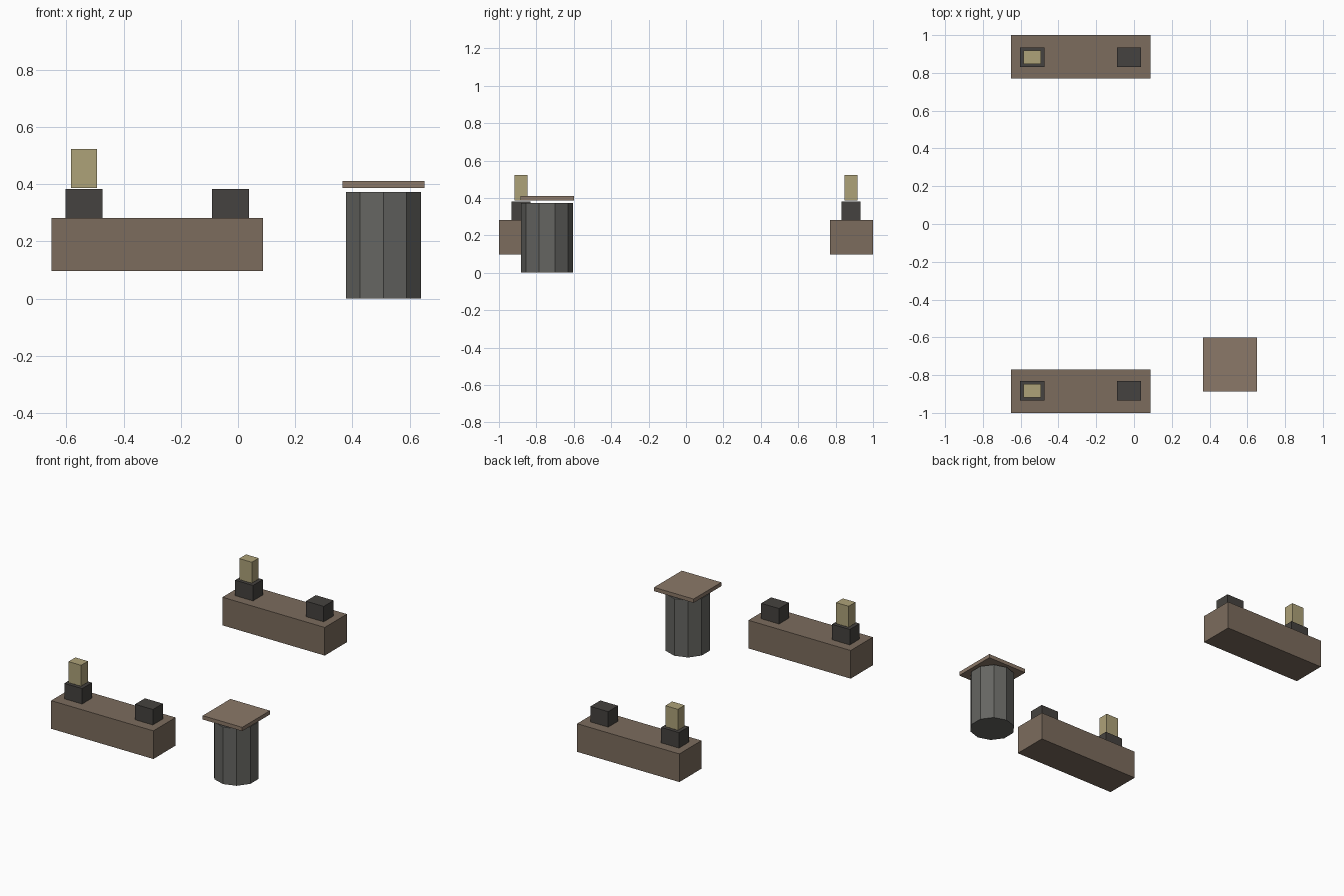
import bpy
import math

if "Cube" in bpy.data.objects:
    bpy.data.objects.remove(bpy.data.objects["Cube"])


def material(name, rgb):
    m = bpy.data.materials.new(name)
    m.diffuse_color = (*rgb, 1)
    m.use_nodes = True
    m.node_tree.nodes["Principled BSDF"].inputs["Base Color"].default_value = m.diffuse_color
    return m


WOOD = material("brown_wood", (0.20, 0.15, 0.11))
LID = material("light_wood", (0.26, 0.19, 0.14))
DARK = material("dark_metal", (0.06, 0.055, 0.05))
BRASS = material("pale_brass", (0.42, 0.36, 0.19))
STEEL = material("grey_steel", (0.13, 0.13, 0.12))


def box(name, x, y, z, mat):
    """Flat-sided box from (min, max) ranges on each axis."""
    ranges = (x, y, z)
    bpy.ops.mesh.primitive_cube_add(size=1, location=[(a + b) / 2 for a, b in ranges])
    ob = bpy.context.object
    ob.scale = [b - a for a, b in ranges]
    bpy.ops.object.transform_apply(location=False, rotation=False, scale=True)
    ob.name = name
    ob.data.materials.append(mat)
    return ob


# Two matching beams, each with two dark blocks and one pale post
for side, s in (("front", -1), ("back", 1)):
    def across(a, b):
        return tuple(sorted((s * a, s * b)))

    box(side + "_beam", (-0.652, 0.088), across(0.771, 1.0), (0.097, 0.281), WOOD)
    for end, x0 in (("left", -0.603), ("right", -0.091)):
        box(f"{side}_{end}_block", (x0, x0 + 0.129), across(0.832, 0.934),
            (0.281, 0.382), DARK)
    box(side + "_post", (-0.584, -0.493), across(0.847, 0.918), (0.386, 0.523), BRASS)

# Ten-sided drum with a corner facing the front
bpy.ops.mesh.primitive_cylinder_add(vertices=10, radius=0.138, depth=0.373,
                                    location=(0.508, -0.743, 0.1865),
                                    rotation=(0, 0, math.pi))
drum = bpy.context.object
drum.name = "drum"
drum.data.materials.append(STEEL)

# Thin square board just above the drum
box("drum_lid", (0.365, 0.651), (-0.886, -0.600), (0.386, 0.411), LID)
